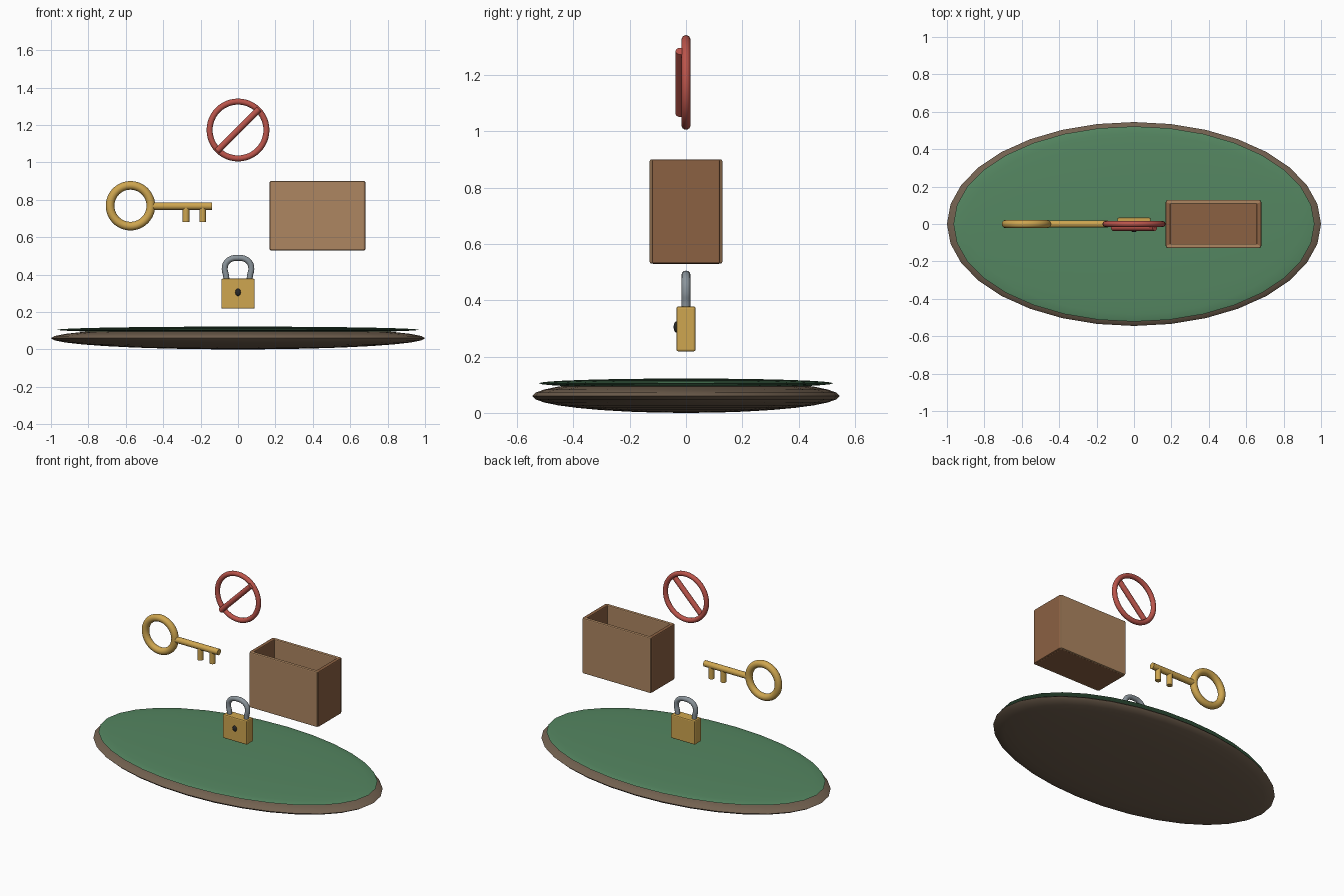
import bpy
from math import radians, pi
from mathutils import Vector

if "Cube" in bpy.data.objects:
    bpy.data.objects.remove(bpy.data.objects["Cube"])


def material(name, rgb):
    m = bpy.data.materials.new(name)
    m.diffuse_color = (*rgb, 1)
    m.use_nodes = True
    m.node_tree.nodes["Principled BSDF"].inputs["Base Color"].default_value = m.diffuse_color
    return m


EARTH = material("earth", (0.17, 0.12, 0.08))
GRASS = material("grass", (0.09, 0.24, 0.12))
TAN = material("tan_wood", (0.42, 0.24, 0.12))
BROWN = material("brown_wood", (0.26, 0.12, 0.055))
BRASS = material("brass", (0.62, 0.38, 0.08))
STEEL = material("steel", (0.26, 0.30, 0.33))
DARK = material("dark", (0.02, 0.02, 0.02))
RED = material("red", (0.50, 0.09, 0.07))


def finish(name, mat, smooth=True):
    ob = bpy.context.object
    ob.name = name
    ob.data.materials.append(mat)
    if smooth:
        bpy.ops.object.shade_smooth_by_angle(angle=radians(35))
    return ob


def ellipsoid(name, loc, radii, mat, seg=32, rings=16):
    bpy.ops.mesh.primitive_uv_sphere_add(segments=seg, ring_count=rings, location=loc)
    bpy.context.object.scale = radii
    bpy.ops.object.transform_apply(location=False, rotation=False)
    return finish(name, mat)


def box(name, lo, hi, mat, bevel):
    lo, hi = Vector(lo), Vector(hi)
    bpy.ops.mesh.primitive_cube_add(size=1, location=(lo + hi) / 2)
    bpy.context.object.scale = hi - lo
    bpy.ops.object.transform_apply(location=False, rotation=False)
    ob = finish(name, mat, False)
    mod = ob.modifiers.new("bevel", 'BEVEL')
    mod.width, mod.segments = bevel, 2
    return ob


def rod(name, a, b, r, mat, sides=20):
    a, b = Vector(a), Vector(b)
    bpy.ops.mesh.primitive_cylinder_add(
        vertices=sides, radius=r, depth=(b - a).length, location=(a + b) / 2,
        rotation=(b - a).to_track_quat('Z', 'Y').to_euler())
    return finish(name, mat)


def ring(name, loc, major, minor, mat):
    bpy.ops.mesh.primitive_torus_add(
        major_segments=48, minor_segments=14, location=loc, rotation=(pi / 2, 0, 0),
        major_radius=major, minor_radius=minor)
    return finish(name, mat)


# ground disc and its grass cap
ellipsoid("ground_base", (0, 0, 0.06), (1, 0.545, 0.06), EARTH)
ellipsoid("grass_top", (0, 0, 0.105), (0.965, 0.522, 0.017), GRASS)

# open box made of five boards
box("box_floor", (0.18, -0.118, 0.528), (0.67, 0.118, 0.553), BROWN, 0.005)
for side, s in (("front", -1), ("back", 1)):
    y0, y1 = sorted((s * 0.106, s * 0.129))
    box(f"box_{side}", (0.173, y0, 0.53), (0.677, y1, 0.90), TAN, 0.006)
for side, s in (("left", -1), ("right", 1)):
    x0, x1 = sorted((0.425 + s * 0.23, 0.425 + s * 0.256))
    box(f"box_{side}", (x0, -0.121, 0.53), (x1, 0.121, 0.90), BROWN, 0.006)

# padlock
box("padlock_body", (-0.089, -0.034, 0.218), (0.089, 0.034, 0.378), BRASS, 0.007)
ellipsoid("keyhole", (0, -0.034, 0.305), (0.015, 0.01, 0.02), DARK, 16, 8)
half = [(0.061, 0.36), (0.064, 0.395), (0.071, 0.43), (0.063, 0.462), (0.036, 0.484)]
path = [(-x, z) for x, z in half] + [(0, 0.489)] + half[::-1]
curve = bpy.data.curves.new("shackle", 'CURVE')
curve.dimensions = '3D'
curve.bevel_depth, curve.bevel_resolution, curve.resolution_u = 0.016, 4, 6
spline = curve.splines.new('BEZIER')
spline.bezier_points.add(len(path) - 1)
for p, (x, z) in zip(spline.bezier_points, path):
    p.co = (x, 0, z)
    p.handle_left_type = p.handle_right_type = 'AUTO'
curve.materials.append(STEEL)
bpy.context.collection.objects.link(bpy.data.objects.new("padlock_shackle", curve))

# key
ring("key_bow", (-0.575, 0, 0.768), 0.109, 0.023, BRASS)
rod("key_shaft", (-0.465, 0, 0.766), (-0.14, 0, 0.766), 0.02, BRASS)
for i, x in enumerate((-0.278, -0.189)):
    rod(f"key_tooth_{i + 1}", (x, 0, 0.765), (x, 0, 0.68), 0.018, BRASS)

# prohibition sign
ring("sign_ring", (0, 0, 1.173), 0.152, 0.016, RED)
d = 0.111
rod("sign_bar", (-d, -0.02, 1.173 - d), (d, -0.02, 1.173 + d), 0.017, RED)
